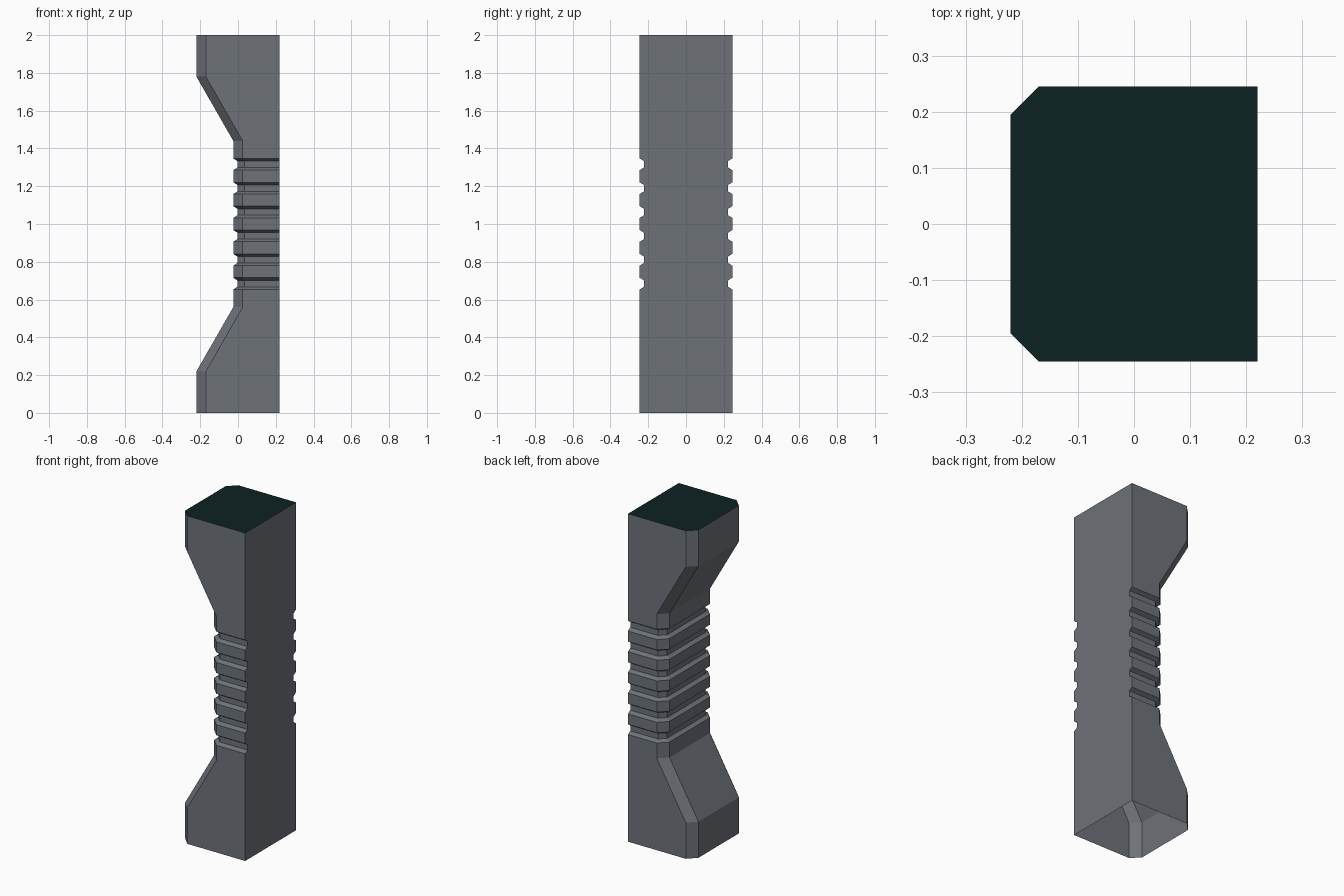
import bpy, bmesh

if "Cube" in bpy.data.objects:
    bpy.data.objects.remove(bpy.data.objects["Cube"])


def material(name, rgb):
    m = bpy.data.materials.new(name)
    m.diffuse_color = (*rgb, 1)
    m.use_nodes = True
    m.node_tree.nodes["Principled BSDF"].inputs["Base Color"].default_value = m.diffuse_color
    return m


grey = material("slate grey", (0.155, 0.17, 0.19))
dark = material("dark teal", (0.004, 0.016, 0.016))

BACK, HALF, CHAMFER = 0.22, 0.245, 0.05
INSET = 0.022


def ring(z, x, inset=0.0):
    """Plan outline at height z: flat at +x, chamfered corners at -x."""
    c = HALF - (x + CHAMFER) - inset * 2 ** 0.5   # chamfer line: |y| = x + c
    x, y = x + inset, HALF - inset
    return [(BACK, -y, z), (BACK, y, z), (y - c, y, z),
            (x, x + c, z), (x, -x - c, z), (y - c, -y, z)]


# Side profile: wide foot, slim grooved shaft, wide head
WIDE, SLIM = -0.22, -0.025
rings = [ring(0, WIDE), ring(0.22, WIDE), ring(0.56, SLIM)]
for i in range(6):
    z = 0.6535 + i * 0.1263
    rings += [ring(z, SLIM), ring(z + 0.014, SLIM, INSET),
              ring(z + 0.048, SLIM, INSET), ring(z + 0.062, SLIM)]
rings += [ring(1.44, SLIM), ring(1.78, WIDE), ring(2.0, WIDE)]

# Pillar shell, open underneath, with a dark top cap
bm = bmesh.new()
loops = [[bm.verts.new(p) for p in r] for r in rings]
for a, b in zip(loops, loops[1:]):
    for i in range(6):
        j = (i + 1) % 6
        bm.faces.new((a[i], a[j], b[j], b[i]))
cap = bm.faces.new(loops[-1])
cap.material_index = 1
bm.normal_update()
if cap.normal.z < 0:
    cap.normal_flip()

mesh = bpy.data.meshes.new("grooved_pillar")
bm.to_mesh(mesh)
bm.free()
mesh.materials.append(grey)
mesh.materials.append(dark)
bpy.context.collection.objects.link(bpy.data.objects.new("grooved_pillar", mesh))
